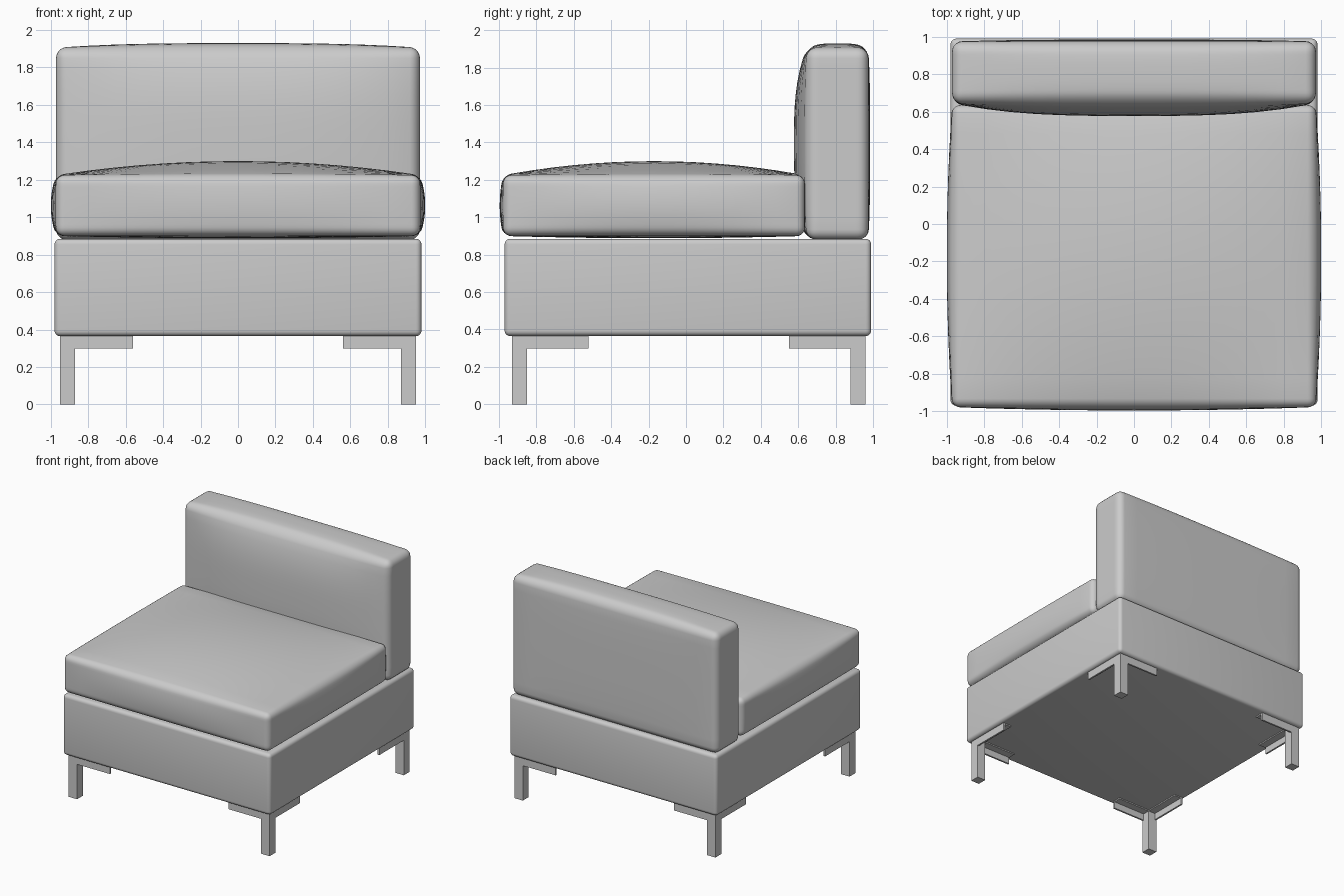
import bpy
import bmesh

if "Cube" in bpy.data.objects:
    bpy.data.objects.remove(bpy.data.objects["Cube"])

grey = bpy.data.materials.new("light grey")
grey.diffuse_color = (0.6, 0.6, 0.6, 1)
grey.use_nodes = True
grey.node_tree.nodes["Principled BSDF"].inputs["Base Color"].default_value = grey.diffuse_color


def finish(name, bm, smooth=True):
    bmesh.ops.recalc_face_normals(bm, faces=bm.faces[:])
    me = bpy.data.meshes.new(name)
    bm.to_mesh(me)
    bm.free()
    me.materials.append(grey)
    ob = bpy.data.objects.new(name, me)
    bpy.context.collection.objects.link(ob)
    if smooth:
        bpy.ops.object.select_all(action='DESELECT')
        ob.select_set(True)
        bpy.context.view_layer.objects.active = ob
        bpy.ops.object.shade_smooth_by_angle(angle=0.7)
    return ob


def add_box(bm, lo, hi):
    verts = bmesh.ops.create_cube(bm, size=1)["verts"]
    for v in verts:
        for i in range(3):
            v.co[i] = lo[i] + (v.co[i] + 0.5) * (hi[i] - lo[i])


def cushion(name, lo, hi, radius, bulges=(), power=2, cuts=14):
    """Rounded box; each bulge is (axis, side, amount) and swells one face."""
    bm = bmesh.new()
    add_box(bm, lo, hi)
    bmesh.ops.bevel(bm, geom=bm.edges[:], offset=radius, segments=5,
                    profile=0.5, affect='EDGES', clamp_overlap=True)
    if bulges:
        for axis in range(3):
            no = [0, 0, 0]
            no[axis] = 1
            a, b = lo[axis] + radius, hi[axis] - radius
            for k in range(1, cuts):
                co = [0, 0, 0]
                co[axis] = a + (b - a) * k / cuts
                geom = bm.verts[:] + bm.edges[:] + bm.faces[:]
                bmesh.ops.bisect_plane(bm, geom=geom, dist=1e-5,
                                       plane_co=co, plane_no=no)
    for v in bm.verts:
        u = [(2 * v.co[i] - lo[i] - hi[i]) / (hi[i] - lo[i]) for i in range(3)]
        for axis, side, amount in bulges:
            w = max(0.0, side * u[axis])
            for i in range(3):
                if i != axis:
                    w *= max(0.0, 1 - abs(u[i]) ** power)
            v.co[axis] += side * amount * w
    return finish(name, bm)


# upholstered base
cushion("base", (-0.98, -0.97, 0.365), (0.98, 0.99, 0.885), 0.03)

# seat cushion with crowned top and swollen sides
cushion("seat_cushion", (-0.972, -0.978, 0.9), (0.972, 0.635, 1.225), 0.045,
        [(2, 1, 0.075), (2, -1, 0.012), (0, 1, 0.028), (0, -1, 0.028),
         (1, -1, 0.018)])

# back cushion, puffed towards the sitter
cushion("back_cushion", (-0.972, 0.645, 0.88), (0.972, 0.975, 1.905), 0.055,
        [(1, -1, 0.068), (2, 1, 0.025), (1, 1, 0.01)], power=3)

# metal legs: square post with two angle-section brackets under the base
X, Y, W, T = 0.95, 0.945, 0.08, 0.015
AX, AY = 0.56, 0.535
Z0, Z1 = 0.298, 0.37
boxes = [
    ((X - W, Y - W, 0), (X, Y, Z1)),            # post
    ((AX, Y - T, Z0), (X - W, Y, Z1)),          # side-to-side flange
    ((AX, Y - W, Z1 - T), (X - W, Y - T, Z1)),  # its top plate
    ((X - T, AY, Z0), (X, Y - W, Z1)),          # front-to-back flange
    ((X - W, AY, Z1 - T), (X - T, Y - W, Z1)),  # its top plate
]
for sx, side in ((-1, "left"), (1, "right")):
    for sy, end in ((-1, "front"), (1, "back")):
        bm = bmesh.new()
        for lo, hi in boxes:
            add_box(bm, lo, hi)
        for v in bm.verts:
            v.co.x *= sx
            v.co.y = v.co.y * sy + 0.015
        finish(f"{end}_{side}_leg", bm, smooth=False)
